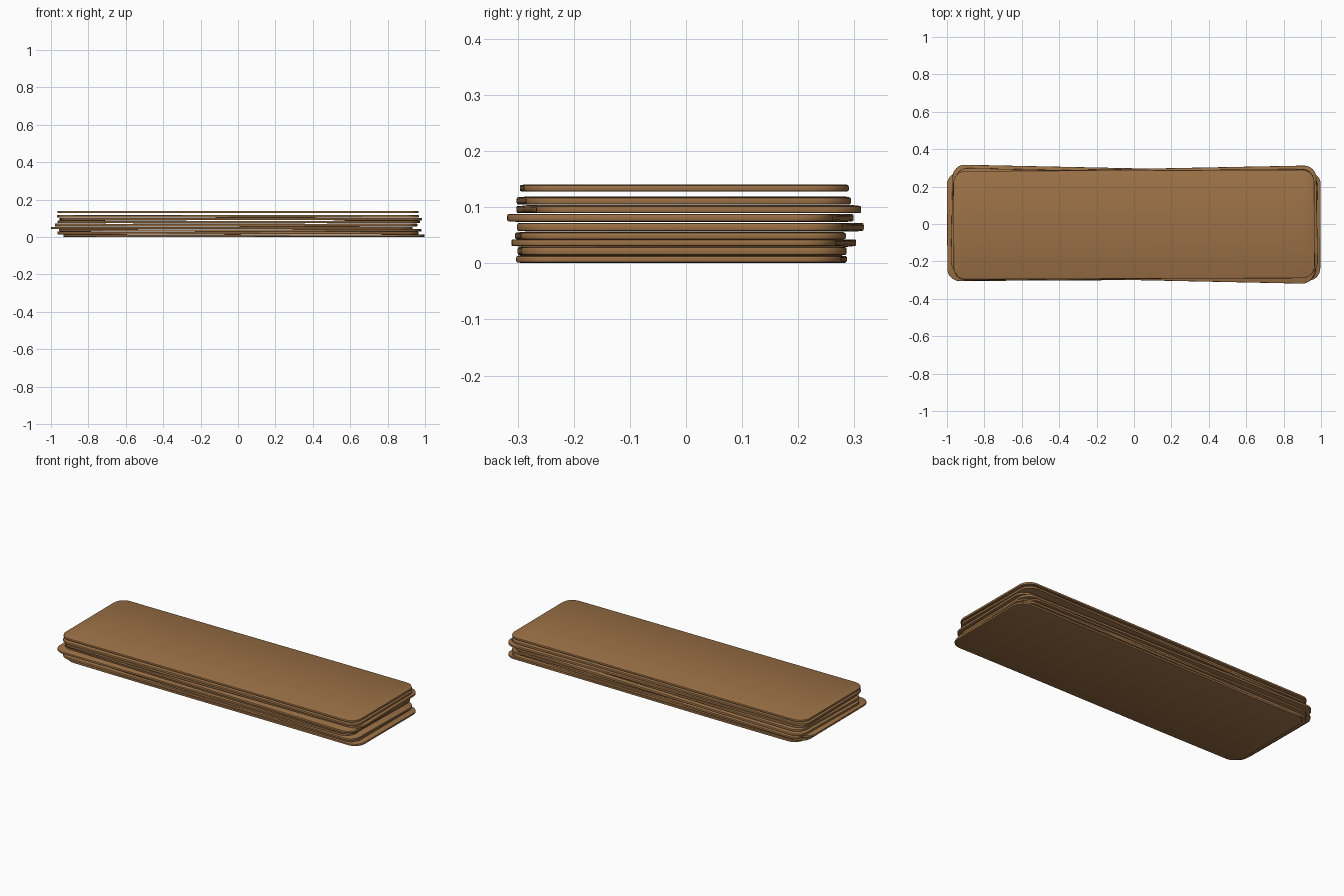
import bpy, bmesh, math

if "Cube" in bpy.data.objects:
    bpy.data.objects.remove(bpy.data.objects["Cube"])

# Single wood colour
wood = bpy.data.materials.new("brown_wood")
wood.diffuse_color = (0.33, 0.165, 0.062, 1)
wood.use_nodes = True
wood.node_tree.nodes["Principled BSDF"].inputs["Base Color"].default_value = wood.diffuse_color

HALF_L, HALF_W, RADIUS = 0.965, 0.29, 0.065


def outline(inset):
    """Rounded rectangle with long sides split so the board can bow gently."""
    pts = []
    r = RADIUS - inset
    cx, cy = HALF_L - RADIUS, HALF_W - RADIUS
    for k, (sx, sy) in enumerate([(1, 1), (-1, 1), (-1, -1), (1, -1)]):
        for i in range(9):
            a = math.radians(90 * k + 90 * i / 8)
            pts.append((sx * cx + r * math.cos(a), sy * cy + r * math.sin(a)))
        if k in (0, 2):
            y = sy * (HALF_W - inset)
            pts += [(sx * cx * (1 - i / 6), y) for i in range(1, 12)]
    return pts


def board(name, z0, z1, x, y, turn, bow):
    """Thin plank with softened edges, slightly wavy along its length."""
    bm = bmesh.new()
    t, e = z1 - z0, 0.003
    rings = []
    for inset, z in [(e, 0), (e * 0.3, e * 0.3), (0, e), (0, t - e), (e * 0.3, t - e * 0.3), (e, t)]:
        rings.append([bm.verts.new((px, py, z + bow * math.sin(px * 3.5 + turn)))
                      for px, py in outline(inset)])
    n = len(rings[0])
    for a, b in zip(rings, rings[1:]):
        for i in range(n):
            j = (i + 1) % n
            bm.faces.new((a[i], a[j], b[j], b[i]))
    # Caps are strips across the width, joining the front and back outlines
    for ring in (rings[0], rings[-1]):
        right, left = ring[:29], ring[29:]
        half = n // 2
        top, bottom = ring[:half], ring[half:][::-1]
        for i in range(half - 1):
            bm.faces.new((top[i], top[i + 1], bottom[i + 1], bottom[i]))
    bmesh.ops.recalc_face_normals(bm, faces=bm.faces)
    me = bpy.data.meshes.new(name)
    bm.to_mesh(me)
    bm.free()
    me.materials.append(wood)
    ob = bpy.data.objects.new(name, me)
    bpy.context.collection.objects.link(ob)
    ob.location = (x, y, z0)
    ob.rotation_euler.z = math.radians(turn)
    bpy.context.view_layer.objects.active = ob
    bpy.ops.object.select_all(action='DESELECT')
    ob.select_set(True)
    bpy.ops.object.shade_smooth_by_angle(angle=math.radians(40))


# Loose stack: bottom z, top z, x shift, y shift, turn in degrees, bow
stack = [
    (0.001, 0.013, 0.032, -0.008, -0.3, 0.0008),
    (0.015, 0.029, 0.000, -0.007, 0.2, 0.0008),
    (0.030, 0.042, 0.012, -0.004, -1.1, 0.0007),
    (0.043, 0.055, -0.034, -0.010, 0.3, 0.0007),
    (0.057, 0.071, -0.010, 0.008, -1.2, 0.0007),
    (0.074, 0.087, 0.004, -0.010, -1.2, 0.0007),
    (0.090, 0.103, 0.014, 0.005, 1.1, 0.0007),
    (0.105, 0.118, 0.000, -0.004, 0.5, 0.0006),
    (0.128, 0.140, 0.000, -0.003, 0.2, 0.0004),
]
for i, row in enumerate(stack):
    board(f"board_{i + 1}", *row)
